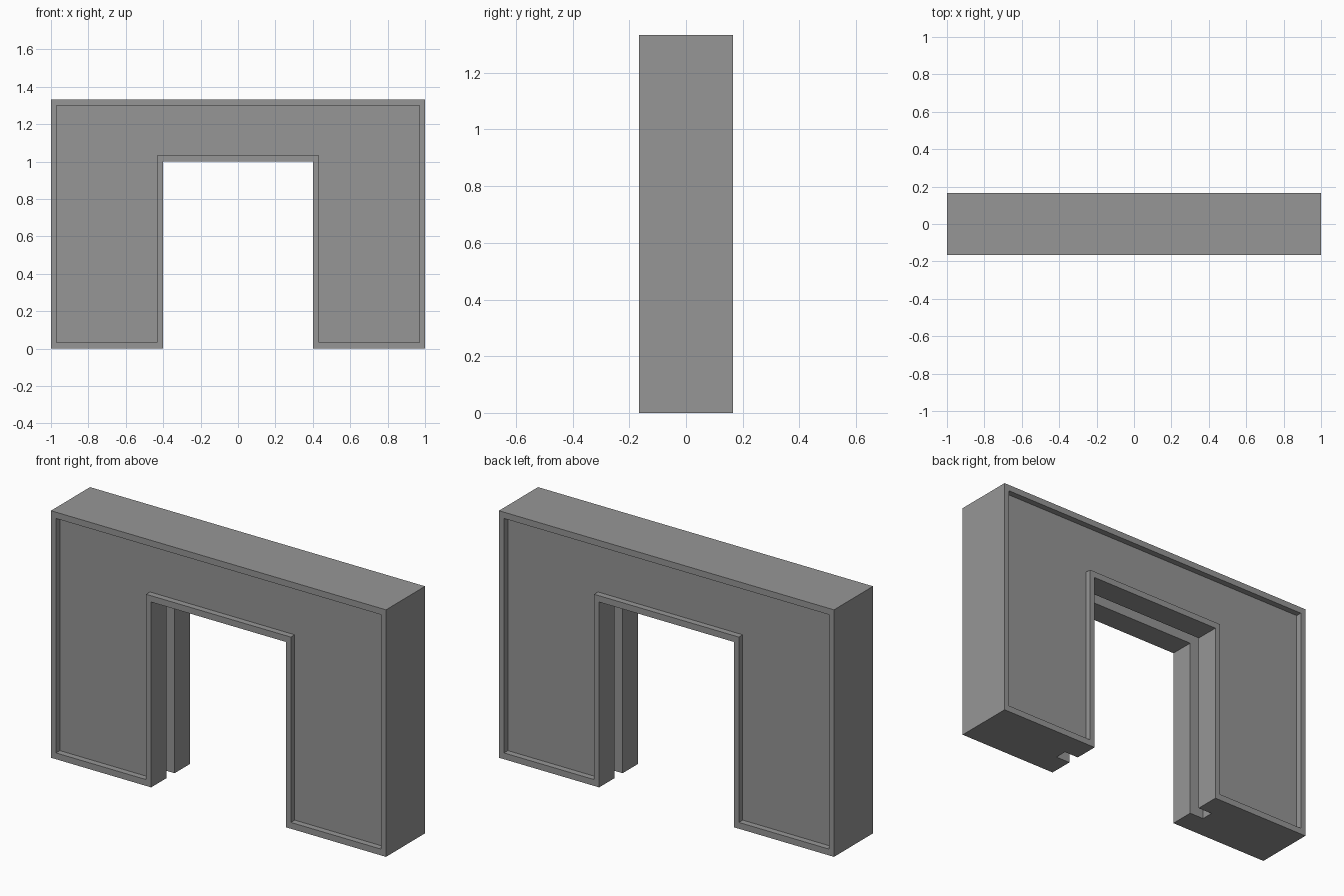
import bpy, bmesh

cube = bpy.data.objects.get("Cube")
if cube:
    bpy.data.objects.remove(cube, do_unlink=True)

# Main dimensions
W, H, D = 1.0, 1.333, 0.1665      # half width, height, half depth
OW, OH = 0.402, 1.0               # opening half width and height
MX, MZ = 0.03, 0.034              # rim around the sunken panels
RECESS = 0.033                    # panel depth
GW, GD = 0.0335, 0.085            # groove half width and depth

grey = bpy.data.materials.new("mid grey")
grey.use_nodes = True
colour = (0.305, 0.305, 0.305, 1)
grey.diffuse_color = colour
grey.node_tree.nodes["Principled BSDF"].inputs["Base Color"].default_value = colour


def prism(name, outline, y0, y1):
    """Extrude an x-z outline along y."""
    bm = bmesh.new()
    face = bm.faces.new([bm.verts.new((x, y0, z)) for x, z in outline])
    moved = bmesh.ops.extrude_face_region(bm, geom=[face])["geom"]
    bmesh.ops.translate(bm, vec=(0, y1 - y0, 0),
                        verts=[v for v in moved if isinstance(v, bmesh.types.BMVert)])
    bmesh.ops.recalc_face_normals(bm, faces=bm.faces)
    mesh = bpy.data.meshes.new(name)
    bm.to_mesh(mesh)
    bm.free()
    mesh.materials.append(grey)
    obj = bpy.data.objects.new(name, mesh)
    bpy.context.collection.objects.link(obj)
    return obj


def arch(mx=0.0, mz=0.0):
    """Doorway outline, shrunk by a margin on every side."""
    half = [(OW + mx, OH + mz), (OW + mx, mz), (W - mx, mz), (W - mx, H - mz)]
    return half + [(-x, z) for x, z in reversed(half)]


def cut(target, cutter):
    """Subtract the cutter, then remove it."""
    cutter.hide_render = True
    mod = target.modifiers.new("cut", "BOOLEAN")
    mod.operation = "DIFFERENCE"
    mod.solver = "EXACT"
    mod.object = cutter
    bpy.context.view_layer.objects.active = target
    bpy.ops.object.modifier_apply(modifier=mod.name)
    bpy.data.objects.remove(cutter, do_unlink=True)


# Wall with doorway
wall = prism("doorway_wall", arch(), -D, D)

# Sunken panels on the front and back
for side in (-1, 1):
    cut(wall, prism("panel_cutter", arch(MX, MZ), side * (D - RECESS), side * (D + 0.1)))

# Sliding door groove around the inside of the opening
gx, gz = OW + GD, OH + GD
cut(wall, prism("groove_cutter", [(-gx, -0.1), (gx, -0.1), (gx, gz), (-gx, gz)], -GW, GW))
